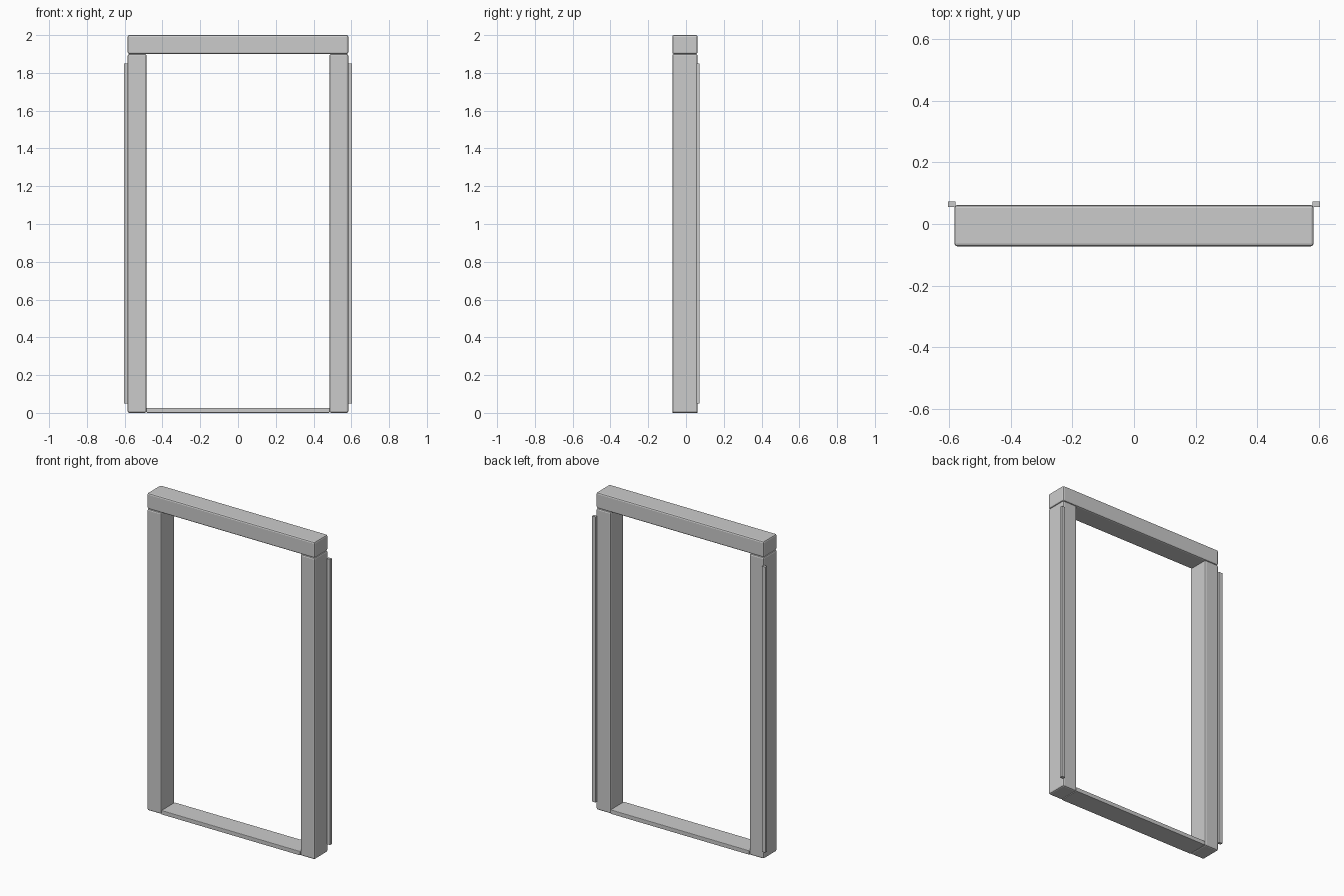
import bpy

if "Cube" in bpy.data.objects:
    bpy.data.objects.remove(bpy.data.objects["Cube"])


def box(name, x, y, z, bevel=0.0):
    """Axis-aligned box from (min, max) ranges, with optional rounded edges."""
    bpy.ops.mesh.primitive_cube_add(
        size=1, location=[(a + b) / 2 for a, b in (x, y, z)])
    ob = bpy.context.object
    ob.name = name
    ob.scale = [b - a for a, b in (x, y, z)]
    bpy.ops.object.transform_apply(location=False, rotation=False, scale=True)
    if bevel:
        mod = ob.modifiers.new("edge_bevel", 'BEVEL')
        mod.width = bevel
        mod.segments = 2
    return ob


DEPTH = (-0.0725, 0.0615)
BEVEL = 0.009

# Lintel across the top
box("lintel", (-0.584, 0.584), DEPTH, (1.90, 2.0), BEVEL)

# Jambs and the slim trim strips behind their outer edges
for side, s in (("left", -1), ("right", 1)):
    box(side + "_jamb", sorted((s * 0.484, s * 0.584)), DEPTH, (0.0, 1.90), BEVEL)
    box(side + "_trim_strip", sorted((s * 0.58, s * 0.604)),
        (0.0545, 0.0725), (0.05, 1.85))

# Threshold between the jambs
box("threshold", (-0.484, 0.484), DEPTH, (0.0, 0.026), 0.003)
